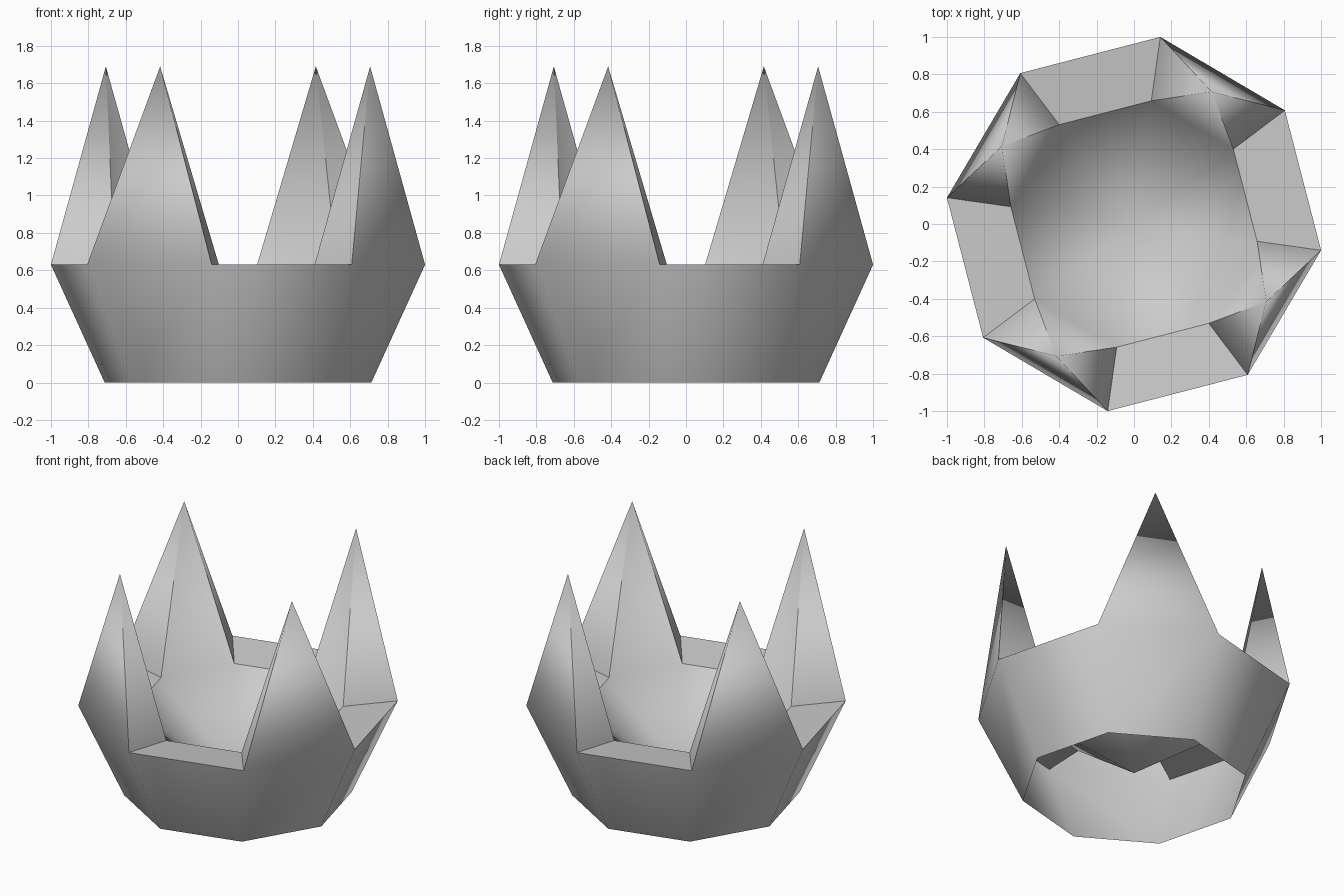
import bpy
import bmesh
import math
from mathutils import Vector

cube = bpy.data.objects.get("Cube")
if cube:
    bpy.data.objects.remove(cube, do_unlink=True)

SIDES = 8
START = math.radians(-8)
STEP = math.tau / SIDES


def polar(radius, z, k):
    a = START + STEP * k
    return Vector((radius * math.cos(a), radius * math.sin(a), z))


bm = bmesh.new()


def ring(radius, z):
    return [bm.verts.new(polar(radius, z, k)) for k in range(SIDES)]


OUTER, INNER, FLAT = range(3)
group = bm.faces.layers.int.new("smooth_group")


def face(kind, *verts):
    bm.faces.new(verts)[group] = kind


# Flared outer wall, inner rim and the low point of the bowl
base = ring(0.72, 0)
rim = ring(1.01, 0.63)
lip = ring(0.665, 0.597)
bowl = bm.verts.new((0, 0, 0.11))
tips = set()

for k in range(SIDES):
    n = (k + 1) % SIDES
    face(OUTER, base[k], base[n], rim[n], rim[k])
    face(INNER, lip[k], lip[n], bowl)
    if k % 2:
        # Spike above every second wall panel
        tip = bm.verts.new(polar(0.82, 1.69, k + 0.5))
        tips.add(tip)
        face(OUTER, rim[k], rim[n], tip)
        face(INNER, lip[n], lip[k], tip)
        face(FLAT, rim[k], tip, lip[k])
        face(FLAT, tip, rim[n], lip[n])
    else:
        # Flat ledge in the gaps
        face(FLAT, rim[k], rim[n], lip[n], lip[k])

# Soft shading within the outer skin, the bowl and at the tips; crisp ledges
bm.normal_update()
normals = []
for f in bm.faces:
    f.smooth = True
    for corner in f.loops:
        v = corner.vert
        if v in tips:
            shared = v.link_loops
        elif f[group] == FLAT:
            shared = [corner]
        else:
            shared = [c for c in v.link_loops if c.face[group] == f[group]]
        total = sum((c.face.normal * c.calc_angle() for c in shared), Vector())
        normals.append(total.normalized())

mesh = bpy.data.meshes.new("crown")
bm.to_mesh(mesh)
bm.free()
mesh.normals_split_custom_set(normals)

grey = bpy.data.materials.new("light grey")
grey.use_nodes = True
colour = (0.6, 0.6, 0.6, 1)
grey.diffuse_color = colour
grey.node_tree.nodes["Principled BSDF"].inputs["Base Color"].default_value = colour
mesh.materials.append(grey)

crown = bpy.data.objects.new("crown", mesh)
bpy.context.collection.objects.link(crown)
